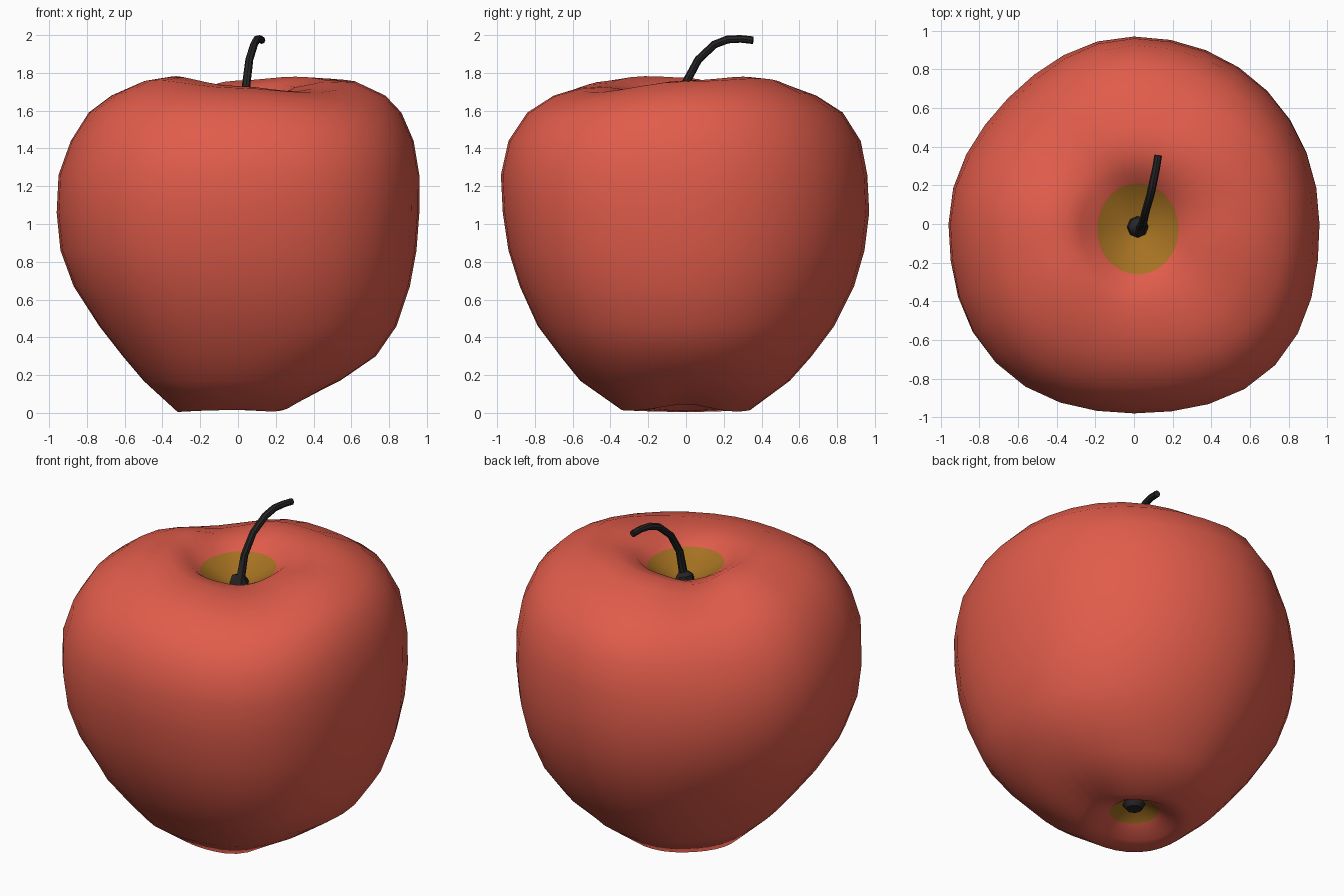
import bpy, bmesh, math
from mathutils import Vector

if "Cube" in bpy.data.objects:
    bpy.data.objects.remove(bpy.data.objects["Cube"])

SEG = 32


def material(name, rgb):
    m = bpy.data.materials.new(name)
    m.diffuse_color = (*rgb, 1)
    m.use_nodes = True
    m.node_tree.nodes["Principled BSDF"].inputs["Base Color"].default_value = m.diffuse_color
    return m


red = material("apple red", (0.75, 0.108, 0.07))
olive = material("olive hollow", (0.38, 0.168, 0.016))
dark = material("dark stem", (0.02, 0.018, 0.018))


def finish(name, bm, mats, angle):
    bmesh.ops.recalc_face_normals(bm, faces=bm.faces)
    me = bpy.data.meshes.new(name)
    bm.to_mesh(me)
    bm.free()
    for m in mats:
        me.materials.append(m)
    ob = bpy.data.objects.new(name, me)
    bpy.context.collection.objects.link(ob)
    bpy.ops.object.select_all(action='DESELECT')
    ob.select_set(True)
    bpy.context.view_layer.objects.active = ob
    bpy.ops.object.shade_smooth_by_angle(angle=math.radians(angle))
    return ob


def bridge(bm, a, b, mat=0):
    n = len(a)
    for i in range(n):
        f = bm.faces.new((a[i], a[(i + 1) % n], b[(i + 1) % n], b[i]))
        f.material_index = mat


def around(vals, t):
    # blend four values given at right, back, left, front
    q = t / (math.pi / 2)
    k = int(q) % 4
    w = math.sin((q - int(q)) * math.pi / 2) ** 2
    return vals[k] * (1 - w) + vals[(k + 1) % 4] * w


FLAT = (0, 0, 0, 0)


def lobes(z):
    # bulge of each diagonal quarter; the back left is flattened near the top
    back_left = -0.045 - 0.035 * min(max((z - 1.06) / 0.38, 0), 1)
    return (0.01, back_left, 0.05, 0.065)


def ring(bm, radii, heights, bulge=FLAT, lift=FLAT, shift=(0, 0)):
    out = []
    for i in range(SEG):
        t = 2 * math.pi * i / SEG
        k = int(t / (math.pi / 2)) % 4
        s = math.sin(2 * t) ** 2
        r = around(radii, t) * (1 + bulge[k] * s)
        out.append(bm.verts.new((r * math.cos(t) + shift[0], r * math.sin(t) + shift[1],
                                 around(heights, t) + lift[k] * s)))
    return out


# apple body: side profiles read as height, then radius right/back/left/front
SIDES = [
    (0.17, 0.54, 0.55, 0.50, 0.56), (0.30, 0.73, 0.665, 0.61, 0.665),
    (0.46, 0.84, 0.785, 0.735, 0.785), (0.67, 0.91, 0.89, 0.87, 0.88),
    (0.86, 0.945, 0.945, 0.94, 0.94), (1.06, 0.96, 0.97, 0.96, 0.97),
    (1.26, 0.96, 0.96, 0.95, 0.98), (1.44, 0.93, 0.925, 0.885, 0.94),
    (1.59, 0.865, 0.83, 0.79, 0.84), (1.68, 0.78, 0.69, 0.67, 0.70)]
LIFT = (0.02, -0.055, 0.025, -0.04)  # uneven crown on the diagonals
bm = bmesh.new()
rings = [ring(bm, [0.06] * 4, [0.13] * 4),
         ring(bm, [0.14] * 4, [0.075, 0.08, 0.08, 0.08]),
         ring(bm, [0.22, 0.23, 0.23, 0.24], [0.055, 0.03, 0.012, 0.03],
              lift=(-0.015, 0, 0, -0.015)),
         ring(bm, [0.28, 0.34, 0.32, 0.34], [0.045, 0.015, 0.005, 0.015], lobes(0),
              (-0.02, 0, 0, -0.015))]
for z, *radii in SIDES:
    amount = max(0, (z - 1.3) / 0.5)
    rings.append(ring(bm, radii, [z] * 4, lobes(z), [v * amount for v in LIFT]))
rings += [ring(bm, [0.62, 0.51, 0.51, 0.56], [1.755, 1.745, 1.75, 1.72], lobes(2), LIFT),
          ring(bm, [0.46, 0.39, 0.36, 0.42], [1.76, 1.76, 1.775, 1.73], lobes(2), LIFT),
          ring(bm, [0.29] * 4, [1.725, 1.725, 1.73, 1.71], FLAT,
               [v * 0.6 for v in LIFT], (0.01, -0.02)),
          ring(bm, [0.21, 0.24, 0.21, 0.23], [1.67] * 4, shift=(0.02, -0.03)),
          ring(bm, [0.05] * 4, [1.57] * 4, shift=(0.02, -0.02))]
for i in range(len(rings) - 1):
    hollow = i == 0 or i == len(rings) - 2
    bridge(bm, rings[i], rings[i + 1], 1 if hollow else 0)
bm.faces.new(rings[0]).material_index = 1
bm.faces.new(rings[-1]).material_index = 1
finish("apple_body", bm, [red, olive], 60)


def tube(name, path, sides):
    # tapered tube through (x, y, z, radius) points
    bm = bmesh.new()
    pts = [Vector(p[:3]) for p in path]
    loops = []
    for i, p in enumerate(pts):
        d = (pts[min(i + 1, len(pts) - 1)] - pts[max(i - 1, 0)]).normalized()
        u = Vector((1, 0, 0))
        u = (u - d * u.dot(d)).normalized()
        v = d.cross(u)
        loops.append([bm.verts.new(p + path[i][3] * (
            u * math.cos(2 * math.pi * k / sides) + v * math.sin(2 * math.pi * k / sides)))
            for k in range(sides)])
    for a, b in zip(loops, loops[1:]):
        bridge(bm, a, b)
    bm.faces.new(loops[0])
    bm.faces.new(loops[-1])
    return finish(name, bm, [dark], 40)


# curved stem with a flared foot
tube("stem", [(0.02, -0.015, 1.555, 0.06), (0.02, -0.015, 1.60, 0.05),
              (0.035, -0.02, 1.62, 0.025), (0.045, 0.0, 1.75, 0.022),
              (0.06, 0.065, 1.87, 0.021), (0.085, 0.15, 1.95, 0.021),
              (0.10, 0.22, 1.977, 0.021), (0.115, 0.29, 1.98, 0.02),
              (0.125, 0.355, 1.973, 0.02)], 8)

# dried blossom end underneath
tube("blossom_end", [(0, 0, 0.15, 0.075), (0, 0, 0.115, 0.06), (0, 0, 0.095, 0.045)], 8)
